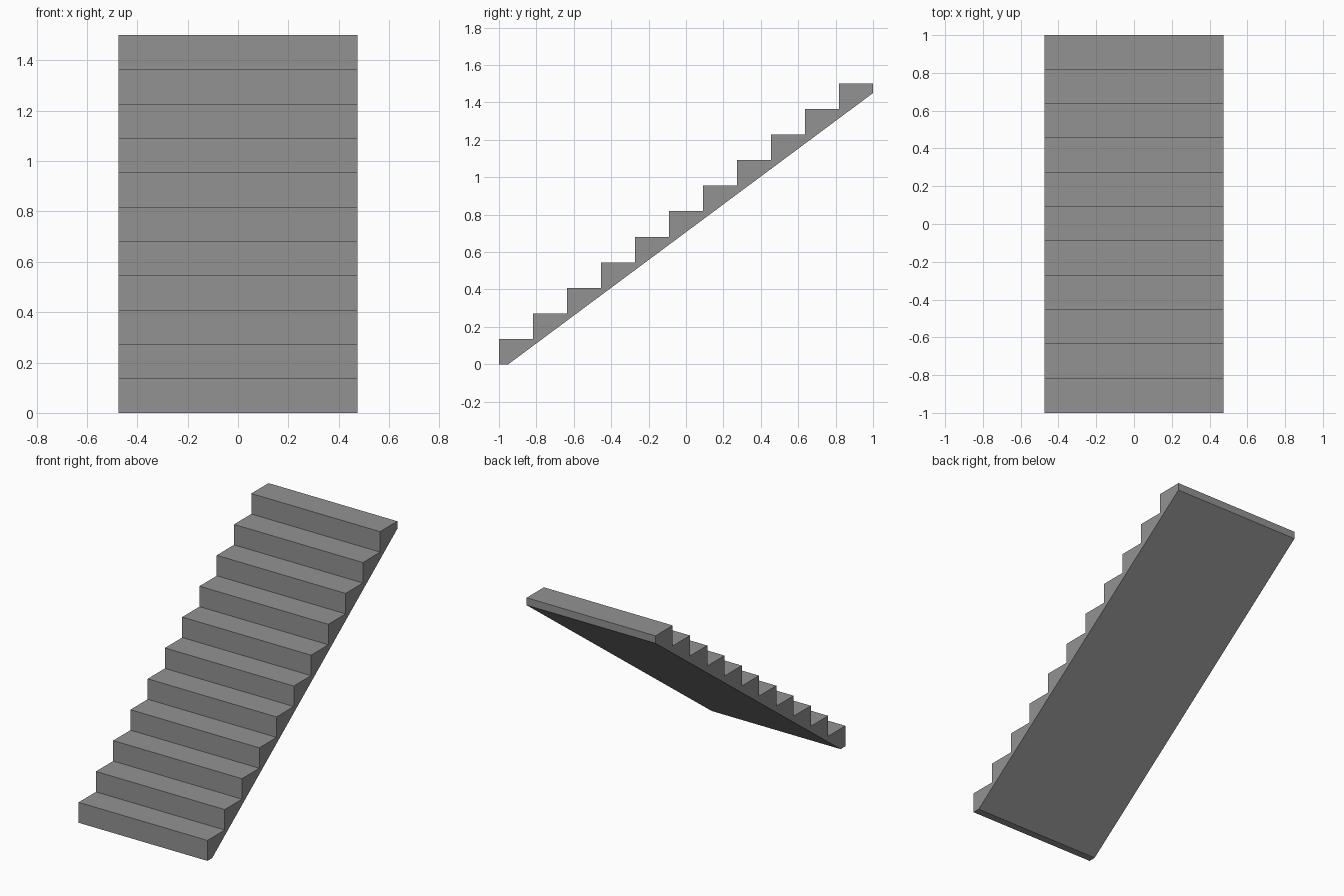
import bpy
import bmesh

cube = bpy.data.objects.get("Cube")
if cube:
    bpy.data.objects.remove(cube, do_unlink=True)

STEPS = 11
WIDTH = 0.95
DEPTH = 2.0
HEIGHT = 1.5
LIP = 0.05  # flat strip at the foot and the head of the sloped underside

run = DEPTH / STEPS
rise = HEIGHT / STEPS

# Grey concrete
grey = bpy.data.materials.new("concrete_grey")
colour = (0.29, 0.29, 0.29, 1.0)
grey.diffuse_color = colour
grey.use_nodes = True
grey.node_tree.nodes["Principled BSDF"].inputs["Base Color"].default_value = colour

# Side profile: risers and treads going up, then the sloped underside
profile = [(-DEPTH / 2, 0)]
for i in range(STEPS):
    y = -DEPTH / 2 + i * run
    z = (i + 1) * rise
    profile += [(y, z), (y + run, z)]
profile += [(DEPTH / 2, HEIGHT - LIP), (-DEPTH / 2 + LIP, 0)]

# Extrude the profile across the width of the flight
bm = bmesh.new()
side = bm.faces.new([bm.verts.new((-WIDTH / 2, y, z)) for y, z in profile])
extruded = bmesh.ops.extrude_face_region(bm, geom=[side], use_keep_orig=True)
moved = [e for e in extruded["geom"] if isinstance(e, bmesh.types.BMVert)]
bmesh.ops.translate(bm, verts=moved, vec=(WIDTH, 0, 0))
bmesh.ops.recalc_face_normals(bm, faces=bm.faces)

mesh = bpy.data.meshes.new("stair_flight")
bm.to_mesh(mesh)
bm.free()
mesh.materials.append(grey)
stairs = bpy.data.objects.new("stair_flight", mesh)
bpy.context.collection.objects.link(stairs)
